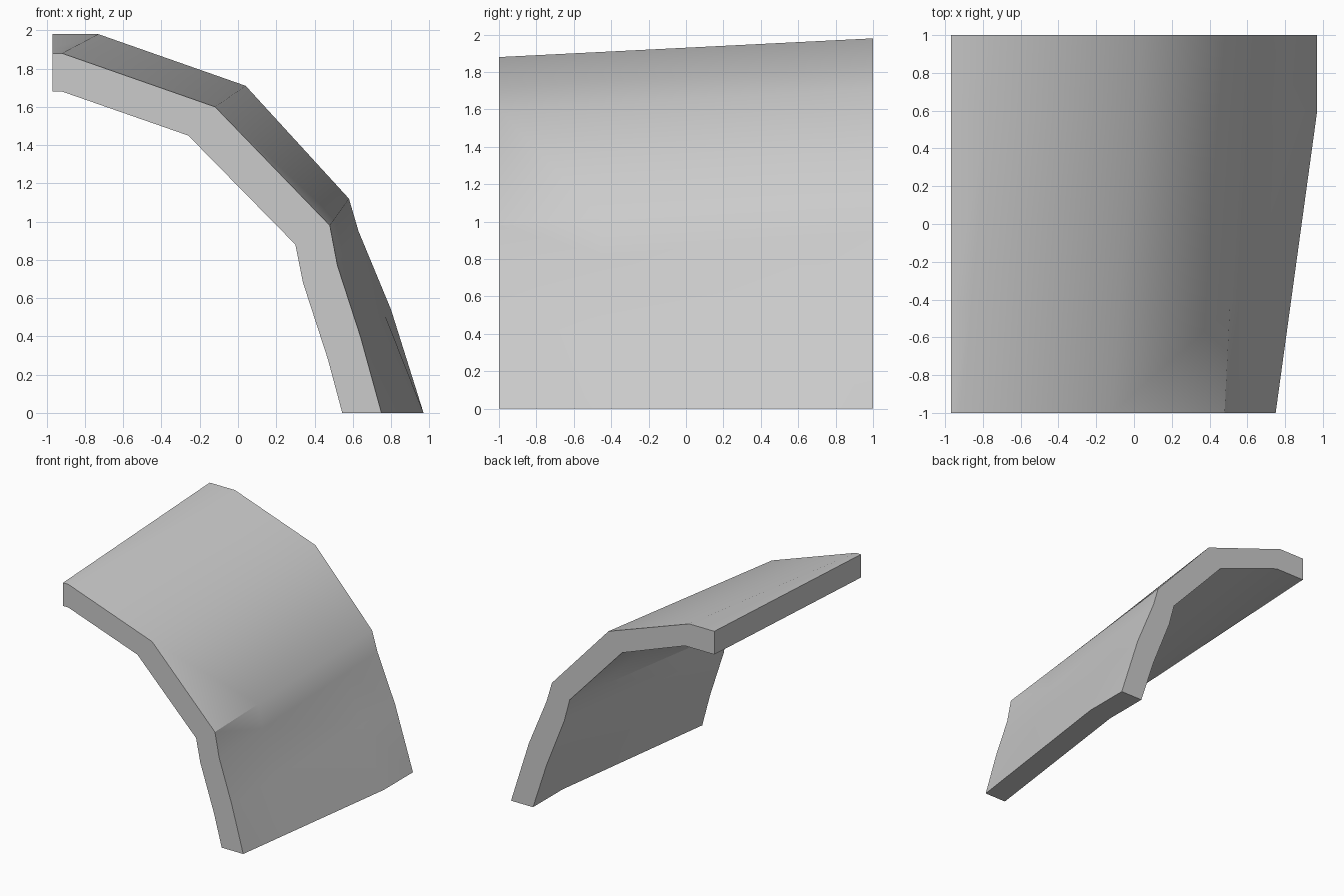
import bpy
import bmesh
from math import radians
from mathutils import Vector

cube = bpy.data.objects.get("Cube")
if cube:
    bpy.data.objects.remove(cube)

# Matching points (x, z) along the shell at the front and back ends
FRONT_OUTER = [(-.97, 1.88), (-.92, 1.88), (-.12, 1.60), (.48, .98), (.52, .77), (.64, .40), (.75, 0)]
BACK_OUTER = [(-.97, 1.98), (-.73, 1.98), (.04, 1.71), (.58, 1.12), (.63, .95), (.80, .54), (.97, 0)]
FRONT_INNER = [(-.97, 1.68), (-.92, 1.68), (-.26, 1.45), (.30, .88), (.34, .68), (.47, .28), (.545, 0)]
BACK_INNER = [(-.97, 1.78), (-.69, 1.78), (-.09, 1.56), (.41, 1.02), (.46, .83), (.63, .40), (.76, 0)]


def section(front, back, y):
    """Blend the end profiles; the foot reaches full width before the back."""
    t = (y + 1) / 2
    pts = [Vector(a).lerp(Vector(b), t) for a, b in zip(front, back)]
    pts[-1].x = front[-1][0] + (back[-1][0] - front[-1][0]) * min(1, (y + 1) / 1.6)
    return [(p.x, y, p.y) for p in pts]


# Curved shell lofted from front to back
bm = bmesh.new()
rings = []
for y in (-1, -.45, .6, 1):
    loop = section(FRONT_OUTER, BACK_OUTER, y) + section(FRONT_INNER, BACK_INNER, y)[::-1]
    rings.append([bm.verts.new(p) for p in loop])

count = len(rings[0])
for a, b in zip(rings, rings[1:]):
    for i in range(count):
        j = (i + 1) % count
        bm.faces.new((a[i], a[j], b[j], b[i]))

# End caps as a strip of quads between outer and inner edges
for ring in (rings[0], rings[-1]):
    for i in range(count // 2 - 1):
        bm.faces.new((ring[i], ring[i + 1], ring[count - 2 - i], ring[count - 1 - i]))
bmesh.ops.recalc_face_normals(bm, faces=bm.faces)

mesh = bpy.data.meshes.new("curved_panel")
bm.to_mesh(mesh)
bm.free()
panel = bpy.data.objects.new("curved_panel", mesh)
bpy.context.collection.objects.link(panel)

# Plain grey surface
grey = bpy.data.materials.new("light_grey")
grey.use_nodes = True
grey.diffuse_color = (.6, .6, .6, 1)
grey.node_tree.nodes["Principled BSDF"].inputs["Base Color"].default_value = (.6, .6, .6, 1)
mesh.materials.append(grey)

# Soft shading with crisp rims
bpy.ops.object.select_all(action='DESELECT')
panel.select_set(True)
bpy.context.view_layer.objects.active = panel
bpy.ops.object.shade_smooth_by_angle(angle=radians(30))
